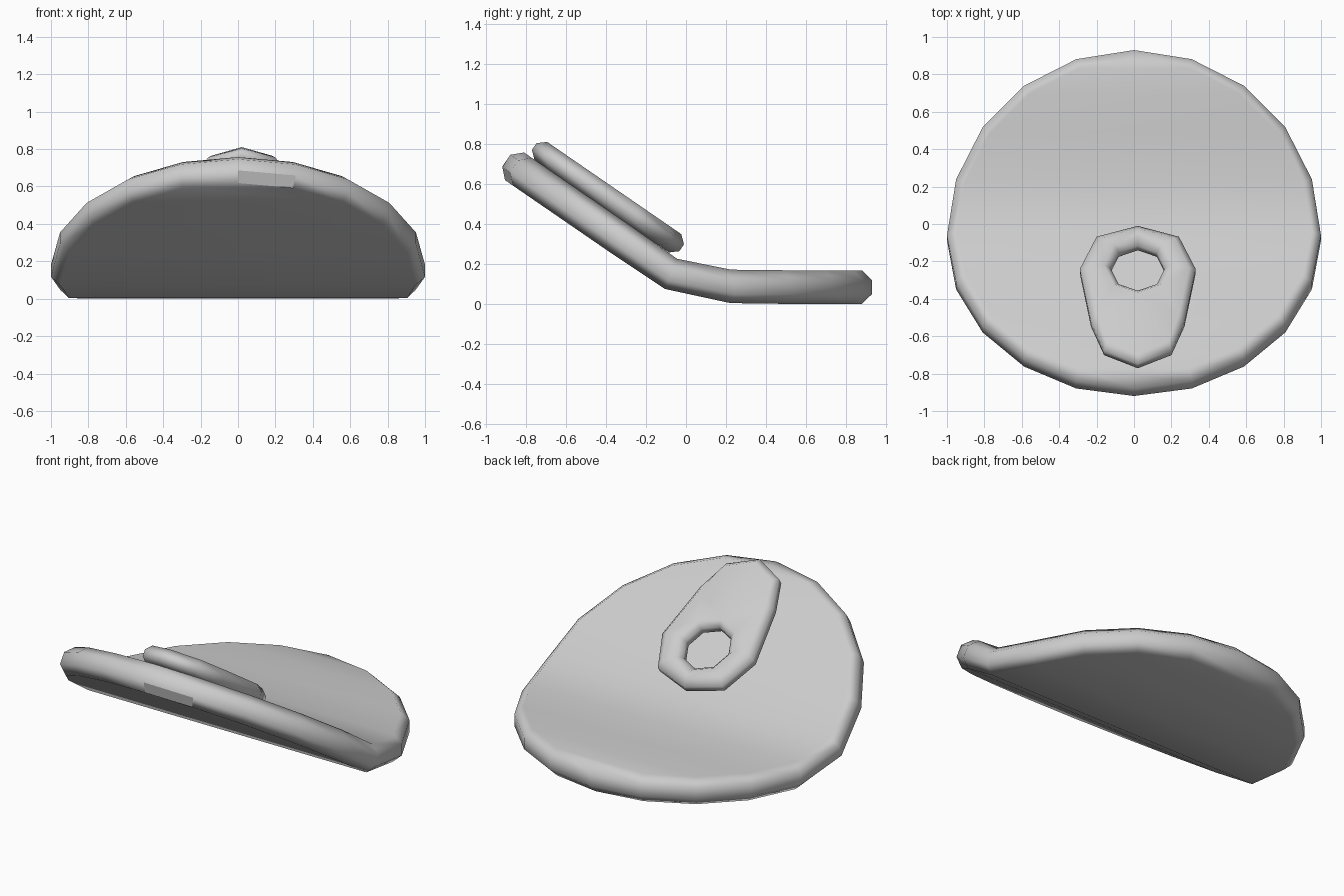
import bpy, bmesh
from math import sin, cos, pi
from mathutils import Vector

if "Cube" in bpy.data.objects:
    bpy.data.objects.remove(bpy.data.objects["Cube"])

TILT = 0.602          # slope of the folded front half
HALF = 0.084          # half thickness of the disc
CREASE = Vector((-0.075, 0.15))


def bend(x, y, h):
    """Map flat disc coordinates (x, y, height off mid-plane) to the folded shape."""
    if y >= 0.309:
        p, n = Vector((y - 0.07, HALF)), Vector((0, 1))
    elif y > 0:
        t = y / 0.309
        p = CREASE.lerp(Vector((0.239, HALF)), t)
        n = Vector((0.36, 0.90)).lerp(Vector((0, 1)), t)
    else:
        p = CREASE + Vector((cos(TILT), -sin(TILT))) * y
        n = Vector((sin(TILT), cos(TILT)))
        if y > -0.01:
            n = Vector((0.36, 0.90))
    q = p + n * h
    return Vector((x, q.x, q.y))


def add_rings(bm, rings):
    """Create vertex rings and join neighbouring rings with quads."""
    loops = [[bm.verts.new(c) for c in r] for r in rings]
    walls = []
    for a, b in zip(loops, loops[1:]):
        n = len(a)
        walls.append([bm.faces.new((a[i], a[(i + 1) % n], b[(i + 1) % n], b[i]))
                      for i in range(n)])
    return loops, walls


def finish(bm, name):
    bmesh.ops.recalc_face_normals(bm, faces=bm.faces[:])
    me = bpy.data.meshes.new(name)
    bm.to_mesh(me)
    bm.free()
    ob = bpy.data.objects.new(name, me)
    bpy.context.collection.objects.link(ob)
    mod = ob.modifiers.new("flat_caps", 'WEIGHTED_NORMAL')
    mod.keep_sharp = True
    return ob


# Folded 20-sided lid with a chamfered rim
N = 20
bm = bmesh.new()
rings = []
for r, h in ((0.95, -HALF), (1, -0.036), (1, 0.036), (0.95, HALF)):
    rings.append([bend(r * sin(2 * pi * i / N), r * round(cos(2 * pi * i / N), 5), h)
                  for i in range(N)])
loops, walls = add_rings(bm, rings)
for f in bm.faces:
    f.smooth = True
walls[0][9].smooth = False      # single flat facet under the front rim
for ring in (loops[0], loops[-1]):
    for i in range(N // 2):     # cap strips running across the lid
        vs = [ring[i], ring[i + 1], ring[(N - i - 1) % N], ring[(N - i) % N]]
        bm.faces.new(list(dict.fromkeys(vs))).smooth = True
finish(bm, "lid")

# Pull tab: tapered outline with an octagonal finger hole, lying on the slope
CX = 0.02
half = [(0, 0.03), (0.22, 0.10), (0.31, 0.31), (0.25, 0.655), (0.18, 0.84), (0, 0.925)]
outline = half + [(-x, s) for x, s in half[-2:0:-1]]
hole = [(0.145 * sin(pi * i / 4), 0.305 + 0.145 * cos(pi * i / 4)) for i in range(8)]
levels = ((1, 0.082), (0, 0.117), (0, 0.158), (1, 0.193))


def grow(points, centre, amount):
    """Push a loop away from a centre (negative pulls it inward)."""
    out = []
    for p in points:
        v = Vector(p) - Vector(centre)
        out.append(Vector(p) + v.normalized() * amount)
    return out


bm = bmesh.new()
sets = []
for pts, centre, step in ((outline, (0, 0.45), -0.04), (hole, (0, 0.305), 0.035)):
    rings = [[Vector((CX + x, -s, h)) for x, s in grow(pts, centre, step * k)]
             for k, h in levels]
    sets.append(add_rings(bm, rings)[0])
for level in (0, -1):           # flat caps around the hole
    edges = []
    for loops in sets:
        ring = loops[level]
        edges += [bm.edges.get((ring[i], ring[i - 1])) for i in range(len(ring))]
    bmesh.ops.triangle_fill(bm, edges=edges, use_beauty=True, use_dissolve=False)
for f in bm.faces:
    f.smooth = True
for v in bm.verts:              # lay the tab onto the folded half
    x, y, h = v.co
    q = CREASE + Vector((cos(TILT), -sin(TILT))) * y + Vector((sin(TILT), cos(TILT))) * h
    v.co = (x, q.x, q.y)
finish(bm, "pull_tab")
